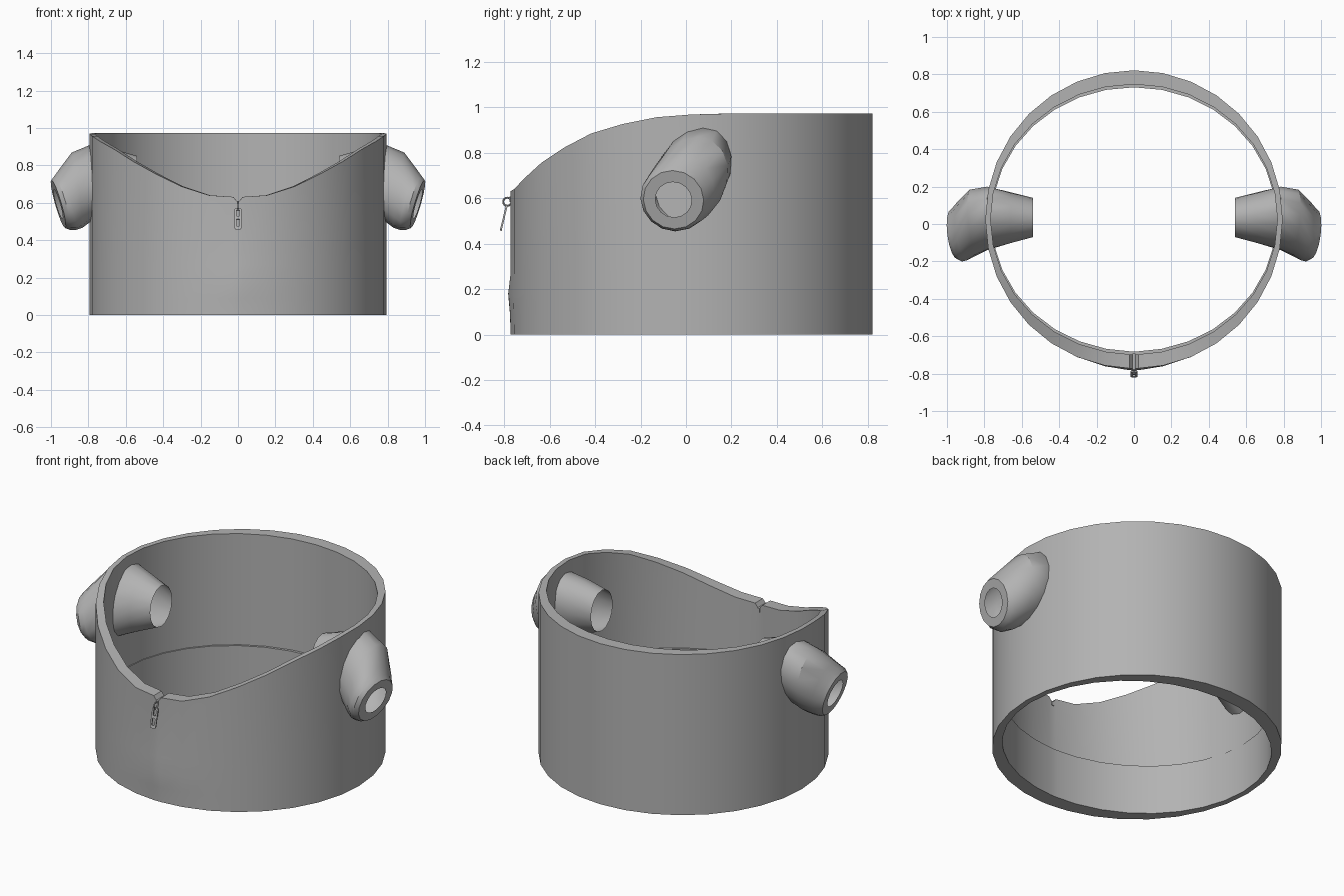
import bpy, bmesh, math
from mathutils import Vector

if "Cube" in bpy.data.objects:
    bpy.data.objects.remove(bpy.data.objects["Cube"])

grey = bpy.data.materials.new("plain_grey")
grey.diffuse_color = (0.45, 0.45, 0.45, 1)
grey.use_nodes = True
grey.node_tree.nodes["Principled BSDF"].inputs["Base Color"].default_value = grey.diffuse_color


def finish(obj, angle=35):
    if not obj.data.materials:
        obj.data.materials.append(grey)
    bpy.ops.object.select_all(action='DESELECT')
    obj.select_set(True)
    bpy.context.view_layer.objects.active = obj
    bpy.ops.object.shade_smooth_by_angle(angle=math.radians(angle))
    return obj


def loft(name, rings, closed=False):
    """Skin a list of equally long point rings."""
    bm = bmesh.new()
    vs = [[bm.verts.new(p) for p in r] for r in rings]
    n = len(vs[0])
    for k in range(len(vs) if closed else len(vs) - 1):
        a, b = vs[k], vs[(k + 1) % len(vs)]
        for i in range(n):
            j = (i + 1) % n
            bm.faces.new((a[i], a[j], b[j], b[i]))
    bmesh.ops.recalc_face_normals(bm, faces=bm.faces)
    me = bpy.data.meshes.new(name)
    bm.to_mesh(me)
    bm.free()
    obj = bpy.data.objects.new(name, me)
    bpy.context.collection.objects.link(obj)
    return finish(obj)


# Collar band: round outside, oval inside, top edge dipping at the front
CY = 0.025
DIP = [(-.77, .632), (-.745, .648), (-.71, .69), (-.6, .79), (-.42, .885),
       (-.27, .93), (-.115, .96), (.017, .969), (.15, .973), (.9, .973)]
angles = sorted([2 * math.pi * i / 32 for i in range(32)]
                + [math.radians(270 + d) for d in (-1.8, 1.8)])


def top_z(a):
    if abs(a - 1.5 * math.pi) < 0.001:
        return 0.6                        # bottom of the front notch
    y = CY + 0.797 * math.sin(a)
    for (y0, z0), (y1, z1) in zip(DIP, DIP[1:]):
        if y <= y1:
            return z0 + (z1 - z0) * max(0, y - y0) / (y1 - y0)
    return DIP[-1][1]


def band_ring(rx, ry, z=None, bulge=0):
    pts = []
    for a in angles:
        front = max(0, 1 - abs(a - 1.5 * math.pi) / 0.3)
        pts.append((rx * math.cos(a), CY + ry * math.sin(a) - bulge * front,
                    top_z(a) if z is None else z))
    return pts


loft("collar_band", [
    band_ring(.795, .797, 0), band_ring(.795, .797, .09, .003),
    band_ring(.795, .797, .18, .011), band_ring(.795, .797, .27),
    band_ring(.795, .797), band_ring(.767, .722),
    band_ring(.767, .722, .3), band_ring(.762, .706, .3),
    band_ring(.762, .706, 0)], closed=True)

# Side sleeves: open tapering tubes through the band, bent forward and down
# (centre, tilt amount, half width, half height, backward lean)
STATIONS = [((.54, .035, .728), 0, .105, .123, 0),
            ((.66, .034, .720), 0, .136, .165, .1),
            ((.785, .030, .707), 0, .165, .205, .22),
            ((.860, .008, .668), .45, .172, .203, .22),
            ((.912, -.035, .617), .9, .160, .168, .1),
            ((.940, -.052, .600), 1, .150, .150, 0),
            ((.961, -.055, .594), 1, .134, .134, 0),
            ((.961, -.055, .594), 1, .081, .081, 0)]


def sleeve(name, side):
    rings = []
    for c, tilt, ry, rz, lean in STATIONS:
        n = Vector((1, -.13 * tilt, -.29 * tilt)).normalized()
        u = Vector((0, 0, 1)).cross(n).normalized()
        v = n.cross(u)
        ring = []
        for i in range(16):
            a = 2 * math.pi * i / 16
            up = rz * math.sin(a)
            p = Vector(c) + u * (ry * math.cos(a) + lean * up) + v * up
            ring.append((p.x * side, p.y, p.z))
        rings.append(ring)
    return loft(name, rings)


sleeve("right_sleeve", 1)
sleeve("left_sleeve", -1)

# Zip slider sitting in the notch
bpy.ops.mesh.primitive_cube_add(size=1, location=(0, -.735, .596))
slider = bpy.context.object
slider.name = "zip_slider"
slider.scale = (.016, .085, .026)
finish(slider)

# Ring joining slider and pull
bpy.ops.mesh.primitive_torus_add(major_radius=.018, minor_radius=.004,
                                 major_segments=16, minor_segments=8,
                                 location=(0, -.787, .585),
                                 rotation=(0, math.pi / 2, 0))
bpy.context.object.name = "zip_ring"
finish(bpy.context.object)

# Pull tab: rounded plate with two slots
curve = bpy.data.curves.new("zip_pull", 'CURVE')
curve.dimensions = '2D'
curve.fill_mode = 'BOTH'
curve.extrude = .004


def rounded(cy, hw, hh, r):
    pts = []
    for q, (sx, sy) in enumerate([(1, 1), (-1, 1), (-1, -1), (1, -1)]):
        for k in range(4):
            a = math.pi / 2 * (q + k / 3)
            pts.append((sx * (hw - r) + r * math.cos(a),
                        cy + sy * (hh - r) + r * math.sin(a)))
    s = curve.splines.new('POLY')
    s.points.add(len(pts) - 1)
    for p, (x, y) in zip(s.points, pts):
        p.co = (x, y, 0, 1)
    s.use_cyclic_u = True


rounded(0, .019, .059, .011)
rounded(.03, .009, .017, .004)
rounded(-.022, .009, .020, .004)
pull = bpy.data.objects.new("zip_pull", curve)
bpy.context.collection.objects.link(pull)
pull.location = (0, -.802, .515)
pull.rotation_euler = (math.radians(90 - 13.5), 0, 0)
bpy.ops.object.select_all(action='DESELECT')
pull.select_set(True)
bpy.context.view_layer.objects.active = pull
bpy.ops.object.convert(target='MESH')
finish(bpy.context.object)
